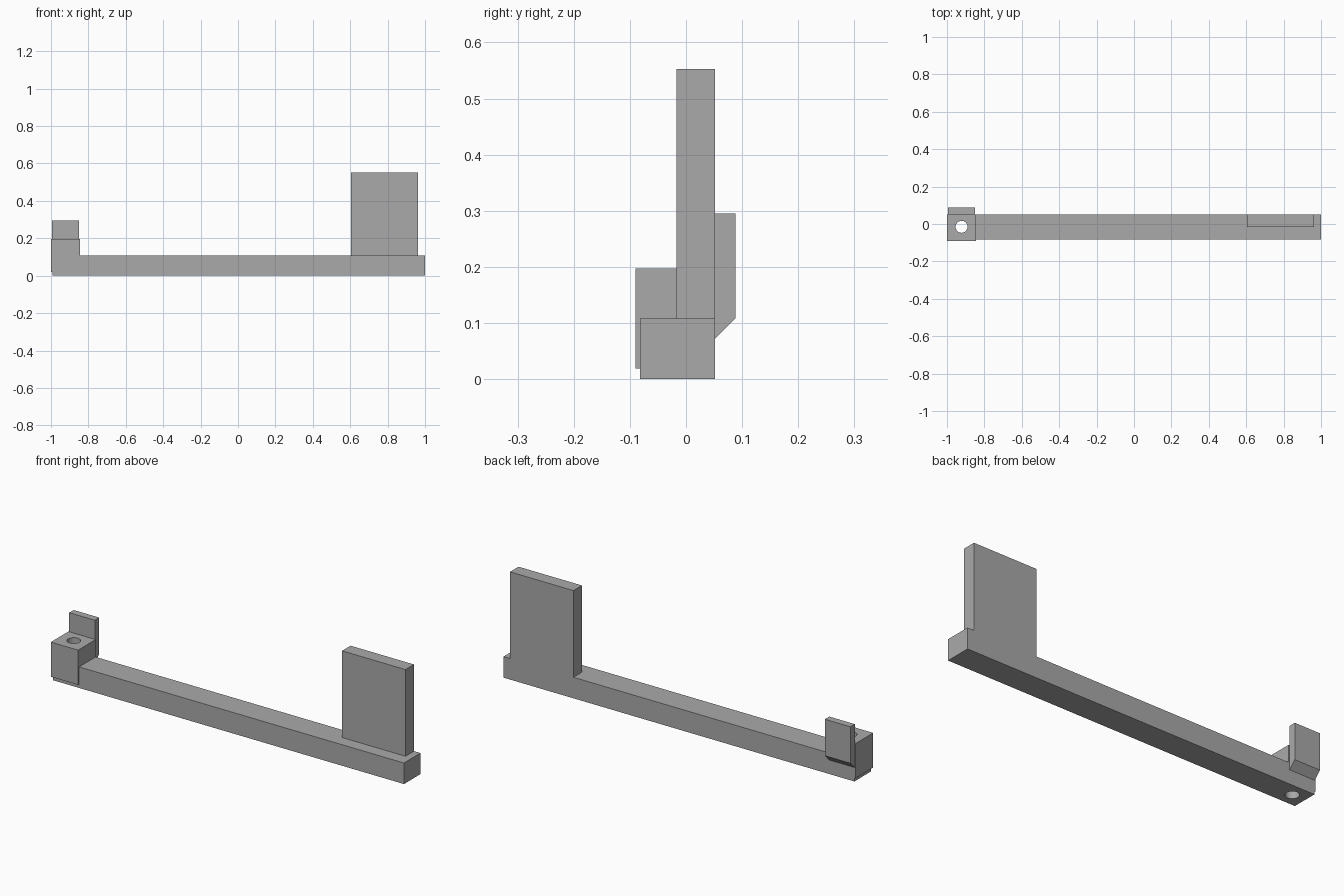
import bpy, bmesh
from mathutils import Vector

cube = bpy.data.objects.get("Cube")
if cube:
    bpy.data.objects.remove(cube, do_unlink=True)

grey = bpy.data.materials.new("plain grey")
grey.use_nodes = True
colour = (0.40, 0.40, 0.40, 1)
grey.diffuse_color = colour
grey.node_tree.nodes["Principled BSDF"].inputs["Base Color"].default_value = colour


def prism(name, profile, x0, x1):
    """Extrude a (y, z) profile along x."""
    bm = bmesh.new()
    face = bm.faces.new([bm.verts.new((x0, y, z)) for y, z in profile])
    ext = bmesh.ops.extrude_face_region(bm, geom=[face])
    moved = [v for v in ext["geom"] if isinstance(v, bmesh.types.BMVert)]
    bmesh.ops.translate(bm, vec=Vector((x1 - x0, 0, 0)), verts=moved)
    bmesh.ops.recalc_face_normals(bm, faces=bm.faces)
    mesh = bpy.data.meshes.new(name)
    bm.to_mesh(mesh)
    bm.free()
    mesh.materials.append(grey)
    obj = bpy.data.objects.new(name, mesh)
    bpy.context.collection.objects.link(obj)
    return obj


def box(name, x0, x1, y0, y1, z0, z1):
    return prism(name, [(y0, z0), (y1, z0), (y1, z1), (y0, z1)], x0, x1)


# Long bar, upright plate and end block
back = 0.052
bar_top = 0.108
bar = box("long_bar", -0.993, 1.0, -0.082, back, 0, bar_top)
box("upright_plate", 0.603, 0.963, -0.017, back, bar_top, 0.553)
block = box("end_block", -1.0, -0.845, -0.09, back, 0.019, 0.197)

# Rear tab with a sloped underside
prism("rear_tab", [(back, 0.072), (0.088, bar_top), (0.088, 0.295), (back, 0.295)],
      -0.995, -0.85)

# Vertical bolt hole through the block and bar
bpy.ops.mesh.primitive_cylinder_add(vertices=32, radius=0.032, depth=1,
                                    location=(-0.922, -0.015, 0.1))
drill = bpy.context.object
drill.name = "hole_cutter"
drill.data.materials.append(grey)
for obj in (bar, block):
    cut = obj.modifiers.new("bolt hole", "BOOLEAN")
    cut.operation = "DIFFERENCE"
    cut.solver = "EXACT"
    cut.object = drill
    bpy.context.view_layer.objects.active = obj
    bpy.ops.object.modifier_apply(modifier=cut.name)
bpy.data.objects.remove(drill, do_unlink=True)

# Smooth the hole walls, keep the flat faces crisp
for obj in (bar, block):
    bpy.ops.object.select_all(action="DESELECT")
    obj.select_set(True)
    bpy.context.view_layer.objects.active = obj
    bpy.ops.object.shade_smooth_by_angle()
